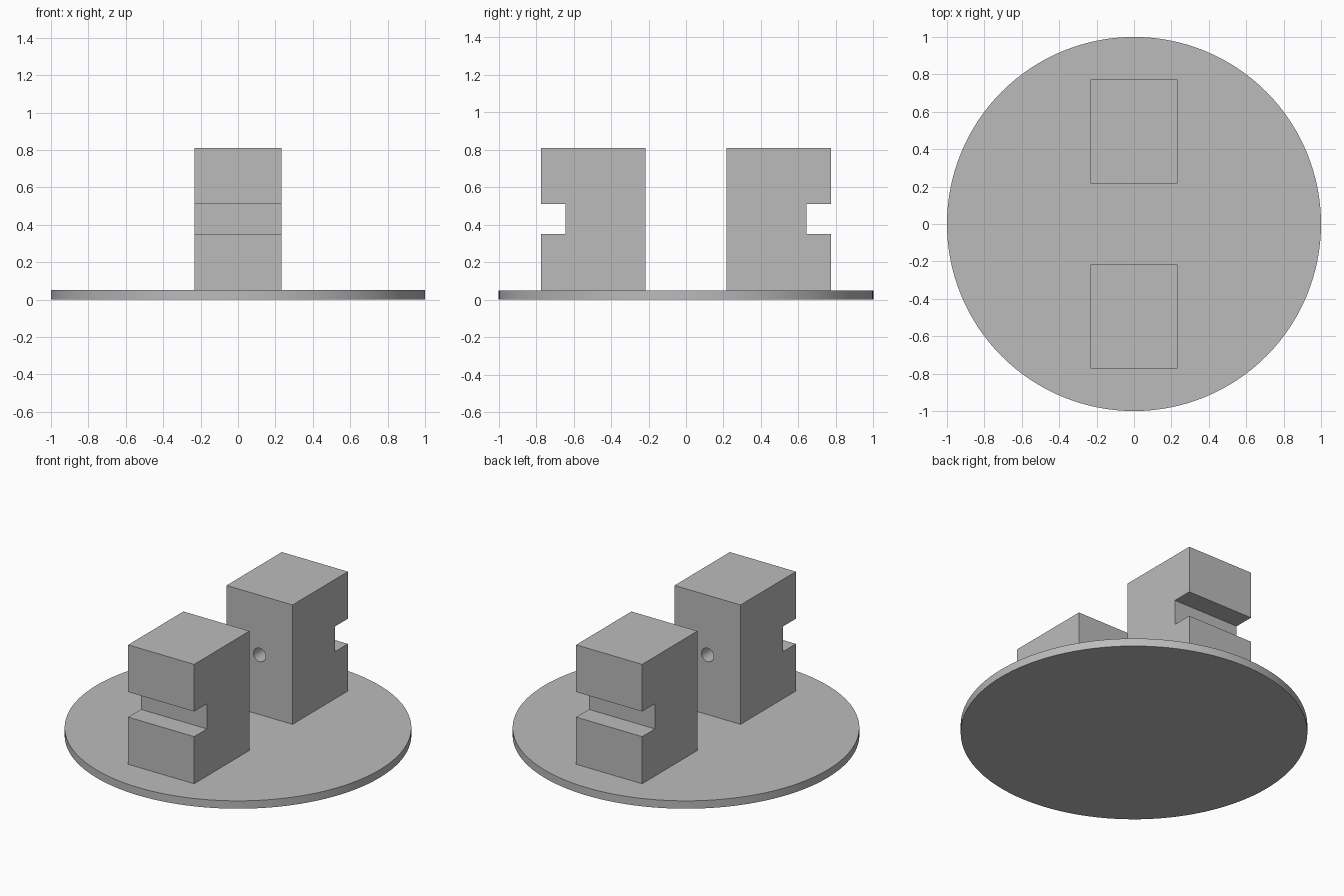
import bpy
import bmesh
import math

cube = bpy.data.objects.get("Cube")
if cube:
    bpy.data.objects.remove(cube, do_unlink=True)

grey = bpy.data.materials.new("plain_grey")
grey.use_nodes = True
colour = (0.5, 0.5, 0.5, 1)
grey.diffuse_color = colour
grey.node_tree.nodes["Principled BSDF"].inputs["Base Color"].default_value = colour

PLATE_TOP, BLOCK_TOP = 0.05, 0.81
HALF_WIDTH, INNER, OUTER = 0.2325, 0.217, 0.773
SLOT_LOW, SLOT_HIGH, SLOT_BACK = 0.35, 0.51, 0.644
HOLE_RADIUS, HOLE_DEPTH = 0.043, 0.2


def smooth(obj):
    bpy.ops.object.select_all(action="DESELECT")
    obj.select_set(True)
    bpy.context.view_layer.objects.active = obj
    bpy.ops.object.shade_smooth_by_angle(angle=math.radians(30))


def slotted_block(name, side):
    # Notched side profile, extruded across the width
    profile = [(INNER, PLATE_TOP), (OUTER, PLATE_TOP), (OUTER, SLOT_LOW),
               (SLOT_BACK, SLOT_LOW), (SLOT_BACK, SLOT_HIGH),
               (OUTER, SLOT_HIGH), (OUTER, BLOCK_TOP), (INNER, BLOCK_TOP)]
    bm = bmesh.new()
    face = bm.faces.new([bm.verts.new((-HALF_WIDTH, side * y, z)) for y, z in profile])
    sweep = bmesh.ops.extrude_face_region(bm, geom=[face])
    moved = [v for v in sweep["geom"] if isinstance(v, bmesh.types.BMVert)]
    bmesh.ops.translate(bm, verts=moved, vec=(2 * HALF_WIDTH, 0, 0))
    bmesh.ops.recalc_face_normals(bm, faces=bm.faces)
    mesh = bpy.data.meshes.new(name)
    bm.to_mesh(mesh)
    bm.free()
    mesh.materials.append(grey)
    block = bpy.data.objects.new(name, mesh)
    bpy.context.collection.objects.link(block)

    # Blind round hole in the inner face
    bpy.ops.mesh.primitive_cylinder_add(
        vertices=32, radius=HOLE_RADIUS, depth=2 * HOLE_DEPTH,
        location=(0, side * INNER, (SLOT_LOW + SLOT_HIGH) / 2),
        rotation=(math.pi / 2, 0, 0))
    cutter = bpy.context.object
    cutter.name = name + "_hole_cutter"
    cutter.hide_render = True
    cutter.data.materials.append(grey)
    cut = block.modifiers.new("hole", "BOOLEAN")
    cut.operation = "DIFFERENCE"
    cut.solver = "EXACT"
    cut.object = cutter
    bpy.context.view_layer.objects.active = block
    bpy.ops.object.modifier_apply(modifier=cut.name)
    bpy.data.objects.remove(cutter, do_unlink=True)
    smooth(block)


# Round base plate
bpy.ops.mesh.primitive_cylinder_add(vertices=128, radius=1, depth=PLATE_TOP,
                                    location=(0, 0, PLATE_TOP / 2))
plate = bpy.context.object
plate.name = "base_plate"
plate.data.materials.append(grey)
smooth(plate)

# Two mirrored blocks with their slots facing outward
slotted_block("front_block", -1)
slotted_block("back_block", 1)
